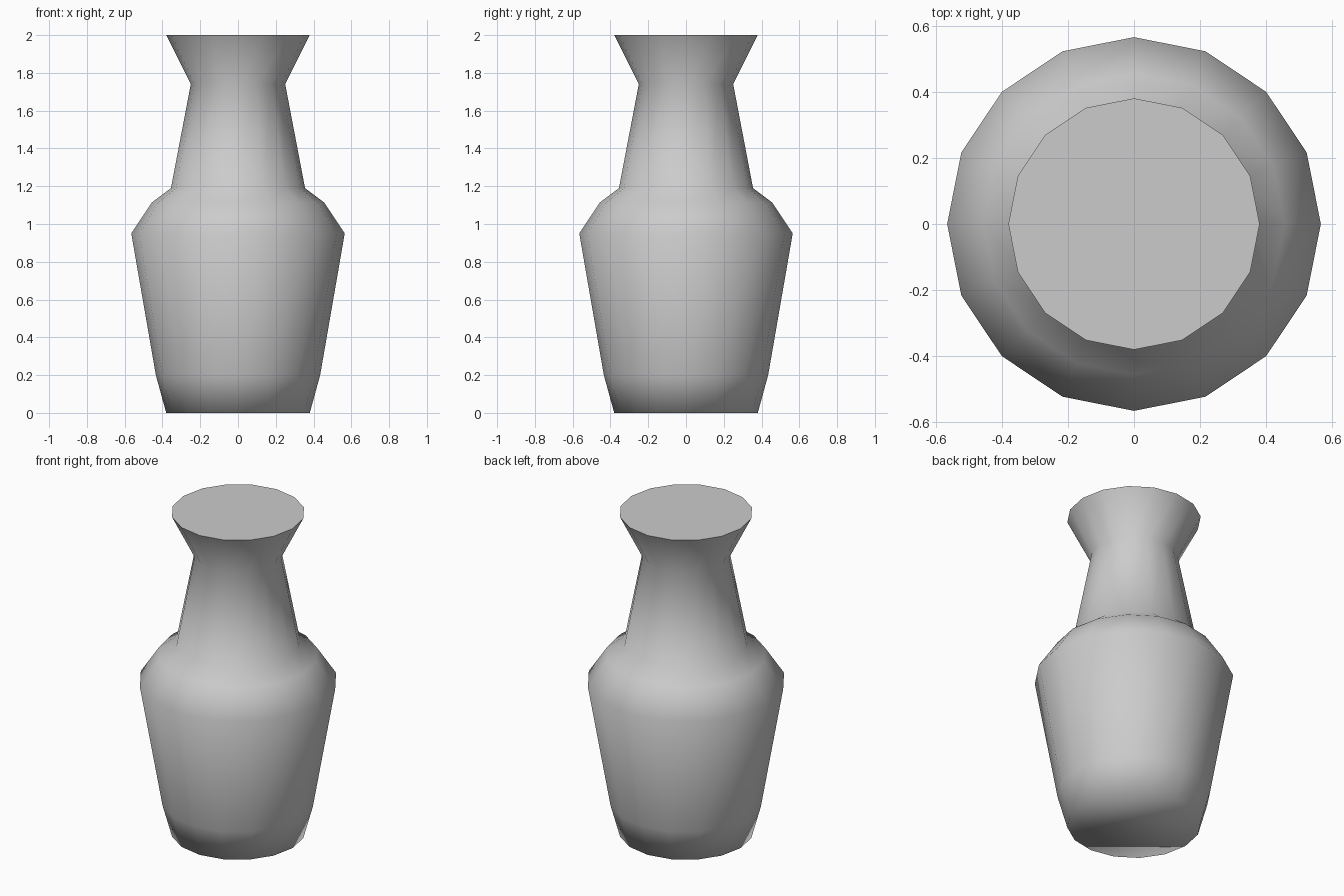
import bpy, bmesh
from math import cos, sin, tau

if "Cube" in bpy.data.objects:
    bpy.data.objects.remove(bpy.data.objects["Cube"])

SIDES = 16
# radius, height: base, body, shoulder, neck, flared rim
PROFILE = [(0.38, 0), (0.435, 0.2), (0.565, 0.95), (0.455, 1.115),
           (0.355, 1.19), (0.25, 1.74), (0.38, 2.0)]

bm = bmesh.new()
rings = [[bm.verts.new((r * cos(tau * i / SIDES), r * sin(tau * i / SIDES), z))
          for i in range(SIDES)] for r, z in PROFILE]

# Lathed wall
for low, high in zip(rings, rings[1:]):
    for i in range(SIDES):
        j = (i + 1) % SIDES
        bm.faces.new((low[i], low[j], high[j], high[i]))

# Base blends smoothly into the wall
bm.faces.new(rings[0][::-1])
for f in bm.faces:
    f.smooth = True

# Flat closed top with a crisp rim
top = bm.faces.new(rings[-1])
top.smooth = False
for e in top.edges:
    e.smooth = False

mesh = bpy.data.meshes.new("vase")
bm.to_mesh(mesh)
bm.free()
vase = bpy.data.objects.new("vase", mesh)
bpy.context.collection.objects.link(vase)
